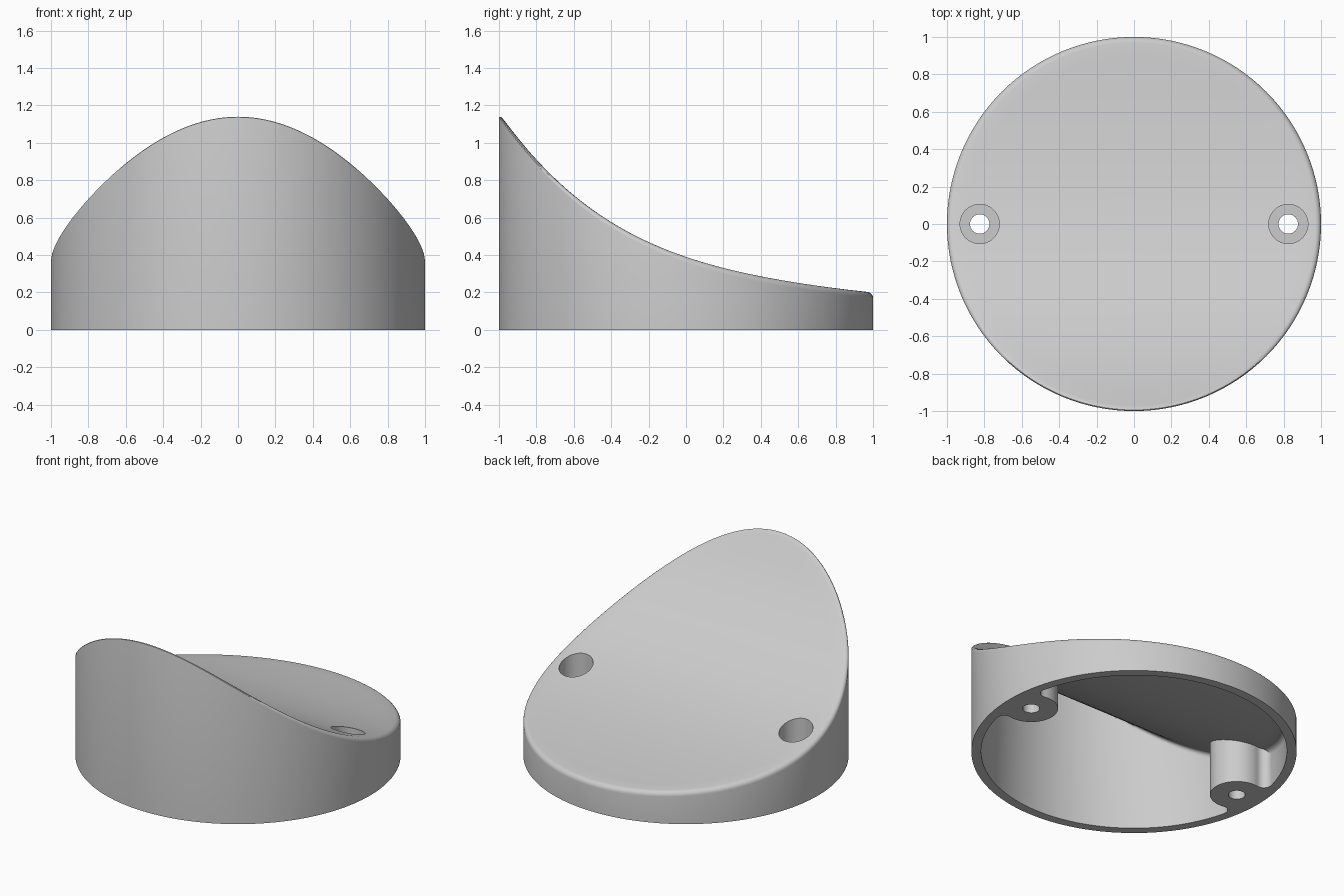
import bpy, bmesh, math

if "Cube" in bpy.data.objects:
    bpy.data.objects.remove(bpy.data.objects["Cube"])

SEG = 128                      # sides round the body
WALL = 0.06                    # shell thickness
HOLE_X, BOSS_R, FILLET = 0.825, 0.165, 0.05


def top_z(y):
    """Height of the swept upper surface."""
    return 0.39 - 0.34 * y + 0.25 * y**2 - 0.14 * y**3 + 0.04 * y**4


def roof_z(y):
    """Underside of the upper surface, one wall thickness below it."""
    slope = -0.34 + 0.5 * y - 0.42 * y**2 + 0.16 * y**3
    return top_z(y) - WALL * math.sqrt(1 + slope * slope)


def finish(name, bm):
    bmesh.ops.recalc_face_normals(bm, faces=bm.faces)
    mesh = bpy.data.meshes.new(name)
    bm.to_mesh(mesh)
    bm.free()
    ob = bpy.data.objects.new(name, mesh)
    bpy.context.collection.objects.link(ob)
    return ob


def swept_drum(name, radius, base, height, round_r):
    """Round drum whose top follows height(y), with a rounded rim."""
    bm = bmesh.new()
    rings = [(radius, None)]
    for i in range(6):
        a = i / 5 * math.pi / 2
        rings.append((radius - round_r * (1 - math.cos(a)), round_r * (1 - math.sin(a))))
    inner = radius - round_r
    rings += [(inner * (1 - i / 14), 0) for i in range(1, 14)]
    loops = []
    for r, drop in rings:
        loop = []
        for k in range(SEG):
            a = 2 * math.pi * k / SEG
            x, y = r * math.cos(a), r * math.sin(a)
            loop.append(bm.verts.new((x, y, base if drop is None else height(y) - drop)))
        loops.append(loop)
    for lo, hi in zip(loops, loops[1:]):
        for k in range(SEG):
            n = (k + 1) % SEG
            bm.faces.new((lo[k], lo[n], hi[n], hi[k]))
    centre = bm.verts.new((0, 0, height(0)))
    for k in range(SEG):
        bm.faces.new((loops[-1][k], loops[-1][(k + 1) % SEG], centre))
    bm.faces.new(loops[0][::-1])
    return finish(name, bm)


def prism(name, outline, z0, z1):
    bm = bmesh.new()
    lo = [bm.verts.new((x, y, z0)) for x, y in outline]
    hi = [bm.verts.new((x, y, z1)) for x, y in outline]
    n = len(lo)
    bm.faces.new(lo[::-1])
    bm.faces.new(hi)
    for k in range(n):
        bm.faces.new((lo[k], lo[(k + 1) % n], hi[(k + 1) % n], hi[k]))
    return finish(name, bm)


def circle(cx, r, n=48):
    return [(cx + r * math.cos(2 * math.pi * k / n), r * math.sin(2 * math.pi * k / n))
            for k in range(n)]


def cut(target, cutter):
    mod = target.modifiers.new("cut", 'BOOLEAN')
    mod.operation, mod.solver, mod.object = 'DIFFERENCE', 'EXACT', cutter
    bpy.context.view_layer.objects.active = target
    bpy.ops.object.modifier_apply(modifier=mod.name)
    bpy.data.objects.remove(cutter, do_unlink=True)


def boss_outline(side):
    """Screw boss plan, blended into the inner wall by fillets."""
    ri = 1 - WALL
    d1, d2 = ri - FILLET, BOSS_R + FILLET
    th = math.acos((d1**2 + HOLE_X**2 - d2**2) / (2 * d1 * HOLE_X))
    fx, fy = d1 * math.cos(th), d1 * math.sin(th)
    start = math.atan2(fy, fx - HOLE_X)
    half = []
    for i in range(25):                      # boss, from its inner tip to the fillet
        a = math.pi + (start - math.pi) * i / 24
        half.append((HOLE_X + BOSS_R * math.cos(a), BOSS_R * math.sin(a)))
    a0, a1 = start - math.pi, th             # fillet, from boss to wall
    for i in range(1, 9):
        a = a0 + (a1 - a0) * i / 8
        half.append((fx + FILLET * math.cos(a), fy + FILLET * math.sin(a)))
    half.append((0.98 * math.cos(th), 0.98 * math.sin(th)))
    half.append((1.02, 0.0))
    lower = [(x, -y) for x, y in half[1:-1]][::-1]
    return [(side * x, y) for x, y in half + lower]


# Outer body and the hollow inside it
body = swept_drum("curved_cap", 1.0, 0.0, top_z, 0.03)
cavity = swept_drum("cavity", 1 - WALL, -0.2, roof_z, 0.04)

# Leave the two screw bosses standing in the hollow
for side in (-1, 1):
    cut(cavity, prism("boss", boss_outline(side), -0.4, 1.5))
cut(body, cavity)

# Counterbored screw holes
for side in (-1, 1):
    cut(body, prism("counterbore", circle(side * HOLE_X, 0.105), 0.1, 1.5))
    cut(body, prism("screw_hole", circle(side * HOLE_X, 0.052, 32), -0.3, 0.3))

# Colour and shading
grey = bpy.data.materials.new("plain grey")
grey.diffuse_color = (0.6, 0.6, 0.6, 1)
grey.use_nodes = True
grey.node_tree.nodes["Principled BSDF"].inputs["Base Color"].default_value = grey.diffuse_color
body.data.materials.clear()
body.data.materials.append(grey)
for p in body.data.polygons:
    p.material_index = 0
bpy.ops.object.select_all(action='DESELECT')
body.select_set(True)
bpy.context.view_layer.objects.active = body
bpy.ops.object.shade_smooth_by_angle(angle=math.radians(32))
